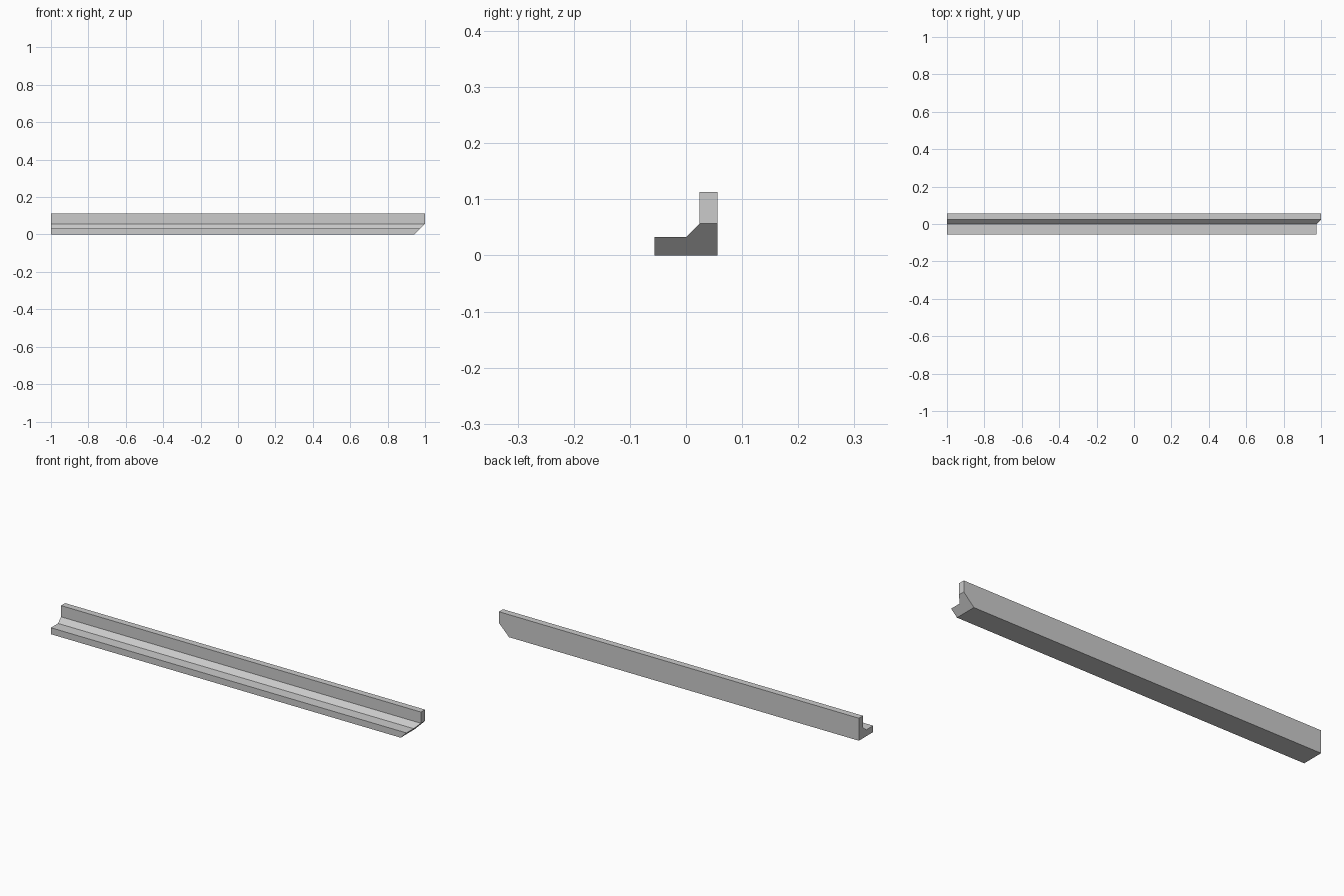
import bpy
import bmesh

cube = bpy.data.objects.get("Cube")
if cube:
    bpy.data.objects.remove(cube, do_unlink=True)

# Plain grey finish
grey = bpy.data.materials.new("grey")
grey.use_nodes = True
colour = (0.6, 0.6, 0.6, 1)
grey.diffuse_color = colour
grey.node_tree.nodes["Principled BSDF"].inputs["Base Color"].default_value = colour

# Cross-section: flat foot, sloped fillet, upright back wall
HALF = 0.0565
STEP = 0.0565
FOOT = 0.0325
WALL = 0.024
profile = [(-HALF, 0), (HALF, 0), (HALF, STEP), (HALF, 2 * HALF),
           (WALL, 2 * HALF), (WALL, STEP), (0, FOOT), (-HALF, FOOT)]

bm = bmesh.new()
square_end = [bm.verts.new((-1, y, z)) for y, z in profile]
# The other end is undercut at 45 degrees below the step
mitred_end = [bm.verts.new((min(1, 1 - STEP + z), y, z)) for y, z in profile]

# Long sides
count = len(profile)
for i in range(count):
    j = (i + 1) % count
    bm.faces.new((square_end[i], square_end[j], mitred_end[j], mitred_end[i]))

# End caps, each split at the step into foot and wall
for ring in (square_end, mitred_end):
    bm.faces.new([ring[i] for i in (0, 1, 2, 5, 6, 7)])
    bm.faces.new(ring[2:6])

bmesh.ops.recalc_face_normals(bm, faces=bm.faces)
# Merge the coplanar halves of the square end and back wall
bmesh.ops.dissolve_limit(bm, angle_limit=0.01, verts=bm.verts, edges=bm.edges)

mesh = bpy.data.meshes.new("trim_rail")
bm.to_mesh(mesh)
bm.free()
mesh.materials.append(grey)
rail = bpy.data.objects.new("trim_rail", mesh)
bpy.context.collection.objects.link(rail)
